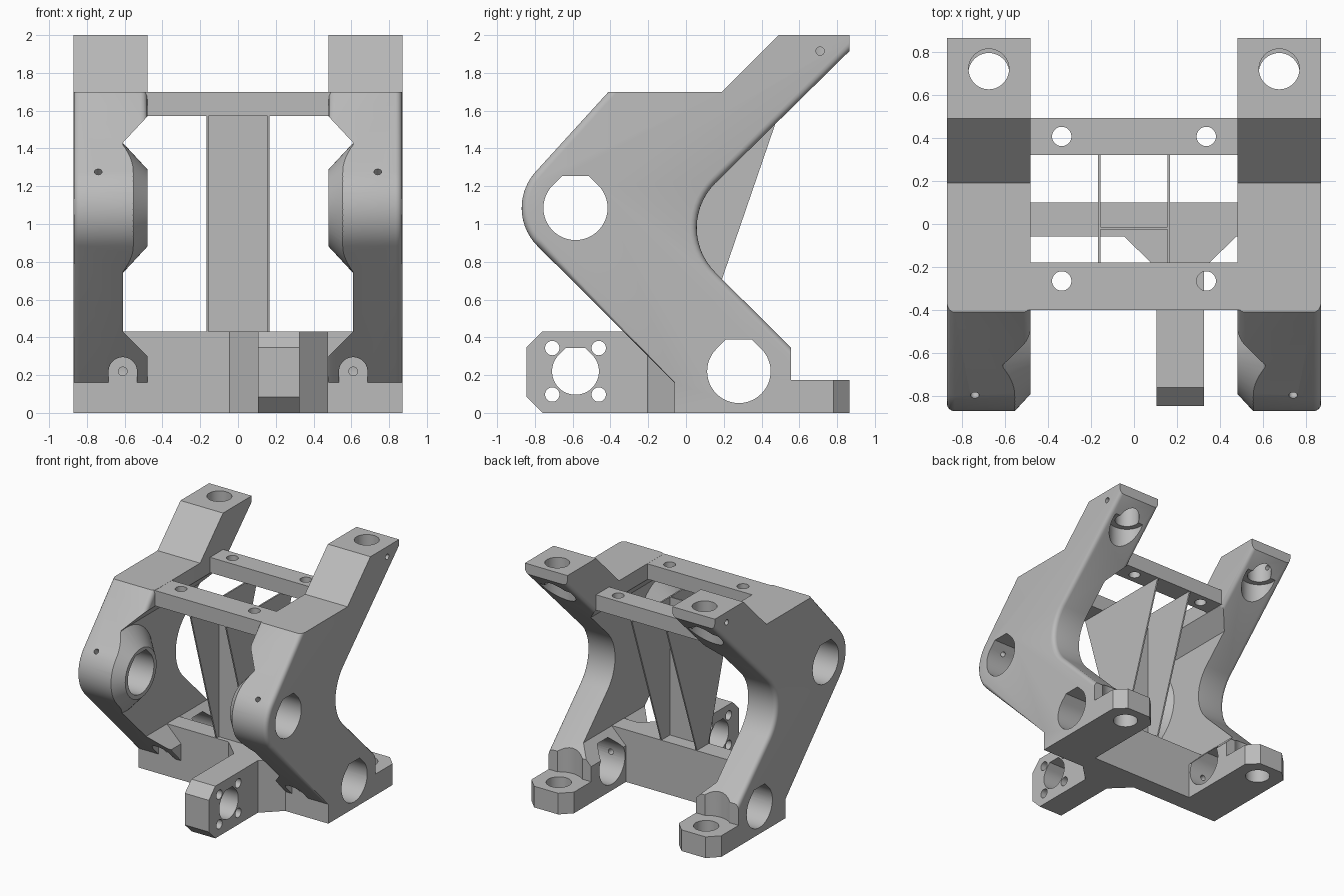
import bpy, bmesh, math
from mathutils import Matrix, Vector

if "Cube" in bpy.data.objects:
    bpy.data.objects.remove(bpy.data.objects["Cube"])

grey = bpy.data.materials.new("plain grey")
grey.use_nodes = True
COLOUR = (0.5, 0.5, 0.5, 1)
grey.diffuse_color = COLOUR
grey.node_tree.nodes["Principled BSDF"].inputs["Base Color"].default_value = COLOUR


def finish(name, bm):
    bmesh.ops.recalc_face_normals(bm, faces=bm.faces)
    mesh = bpy.data.meshes.new(name)
    bm.to_mesh(mesh)
    bm.free()
    mesh.materials.append(grey)
    ob = bpy.data.objects.new(name, mesh)
    bpy.context.collection.objects.link(ob)
    return ob


def to_3d(axis, a, b, t):
    return {"x": (t, a, b), "y": (a, t, b), "z": (a, b, t)}[axis]


def prism(name, pts, axis, lo, hi, rounded=(), radius=0.04):
    """Extrude a 2D outline along an axis; optionally round some rim edges."""
    bm = bmesh.new()
    rims = [[bm.verts.new(to_3d(axis, a, b, t)) for a, b in pts] for t in (lo, hi)]
    n = len(pts)
    for rim in rims:
        bm.faces.new(rim)
    for i in range(n):
        j = (i + 1) % n
        bm.faces.new((rims[0][i], rims[0][j], rims[1][j], rims[1][i]))
    bmesh.ops.recalc_face_normals(bm, faces=bm.faces)
    if rounded:
        edges = [bm.edges.get((rim[i], rim[(i + 1) % n])) for rim in rims for i in rounded]
        bmesh.ops.bevel(bm, geom=edges, offset=radius, segments=4, profile=0.5,
                        affect="EDGES", clamp_overlap=True)
    return finish(name, bm)


def arc(a, b, r, start, end, steps):
    angles = [math.radians(start + (end - start) * i / steps) for i in range(steps + 1)]
    return [(a + r * math.cos(t), b + r * math.sin(t)) for t in angles]


def rod(a, b, r, axis, lo, hi):
    return prism("cutter", arc(a, b, r, 0, 360, 40)[:-1], axis, lo, hi)


def bore(a, b, r, lo, hi):
    """Round bore along x with a flat, chamfered roof."""
    f = r * (math.sqrt(2) - 1)
    pts = arc(a, b, r, 135, 405, 36) + [(a + f, b + r), (a - f, b + r)]
    return prism("cutter", pts, "x", lo, hi)


def box(name, x, y, z):
    pts = [(x[0], y[0]), (x[1], y[0]), (x[1], y[1]), (x[0], y[1])]
    return prism(name, pts, "z", *z)


def apply_modifiers(ob):
    bpy.context.view_layer.update()
    graph = bpy.context.evaluated_depsgraph_get()
    mesh = bpy.data.meshes.new_from_object(ob.evaluated_get(graph))
    ob.modifiers.clear()
    ob.data = mesh


def combine(ob, others, operation="DIFFERENCE"):
    for other in others:
        mod = ob.modifiers.new("boolean", "BOOLEAN")
        mod.operation, mod.solver, mod.object = operation, "EXACT", other
        apply_modifiers(ob)
        bpy.data.objects.remove(other)


# Side frame: bent outline with a round nose, hollow back and upright arm
NOSE = (-0.585, 1.085)
front_arc = arc(*NOSE, 0.285, 138, 225, 14)
back_arc = arc(0.39, 0.98, 0.333, 225, 135, 14)
head = [(0.865, 2.0), (0.49, 2.0), (0.19, 1.7), (-0.41, 1.7)]
heel = [(-0.06, 0.16), (-0.06, 0), (0.555, 0), (0.555, 0.345)]
outline = head + front_arc + heel + back_arc + [(0.865, 1.915)]
first_heel = len(head) + len(front_arc)
rounded = list(range(3, first_heel)) + list(range(first_heel + 3, len(outline) - 1))
frame = prism("side_frame", outline, "x", 0.48, 0.87, rounded, 0.035)

# Inner relief, leaving a conical boss around the nose bore
relief = prism("cutter", [(0.61, 0.43), (0.61, 1.43), (0.47, 1.58), (0.3, 1.58),
                          (0.3, 0.29), (0.47, 0.29)], "y", -1.2, 1.2)
bm = bmesh.new()
bmesh.ops.create_cone(bm, cap_ends=True, segments=64, radius1=0.183, radius2=0.399, depth=0.2,
                      matrix=Matrix.Translation((0.56, *NOSE)) @ Matrix.Rotation(math.pi / 2, 4, "Y"))
combine(relief, [finish("cutter", bm)])
combine(frame, [relief])

# Foot with chamfered corners
c = 0.085
foot = prism("foot", [(0.48, 0.5), (0.87, 0.5), (0.87, 0.865 - c), (0.87 - c, 0.865),
                      (0.48 + c, 0.865), (0.48, 0.865 - c)], "z", 0, 0.175)
combine(frame, [rod(0.675, 0.7, 0.185, "z", 0.175, 0.7)])
combine(frame, [foot], "UNION")

# Bores, screw holes and the slot under the front slope
drill = rod(0, 0, 0.02, "z", 0, 0.5)
direction = Vector((0, -0.74, 0.67))
drill.matrix_world = (Matrix.Translation((0.74, *NOSE))
                      @ direction.to_track_quat("Z", "Y").to_matrix().to_4x4())
slot = arc(0.61, 0.22, 0.075, 0, 180, 20) + [(0.535, 0.1), (0.685, 0.1)]
combine(frame, [
    bore(*NOSE, 0.17, 0.3, 1), bore(0.28, 0.22, 0.168, 0.3, 1), drill,
    prism("cutter", slot, "y", -0.9, -0.06),
    rod(0.61, 0.22, 0.023, "y", -0.3, 0.2),
    rod(0.675, 0.7, 0.095, "z", -0.1, 0.3),
    rod(0.675, 0.72, 0.094, "z", 1.5, 2.1),
    rod(0.675, 0.72, 0.14, "z", 1.4, 1.8),
    rod(0.71, 1.915, 0.022, "x", 0.68, 1),
])

mirror = frame.modifiers.new("mirror", "MIRROR")
mirror.use_axis[0] = True
apply_modifiers(frame)

# Base bar with a flared root for the front arm
base = prism("base_bar", [(-0.61, 0.1), (-0.61, -0.059), (-0.045, -0.059), (0.105, -0.205),
                          (0.325, -0.205), (0.475, -0.059), (0.61, -0.059), (0.61, 0.1)],
             "z", 0, 0.432)
combine(base, [rod(s * 0.61, 0.22, 0.023, "y", -0.3, 0.2) for s in (-1, 1)])

# Front motor arm with a bore and four screw holes
y0, y1, top = -0.845, -0.15, 0.432
arm = prism("front_arm", [(y0, c), (y0 + c, 0), (y1, 0), (y1, top), (y0 + c, top), (y0, top - c)],
            "x", 0.105, 0.325)
combine(arm, [bore(-0.585, 0.22, 0.124, 0, 0.5)])
combine(arm, [rod(-0.585 + i * 0.123, 0.22 + k * 0.123, 0.038, "x", 0, 0.5)
              for i in (-1, 1) for k in (-1, 1)])

# Top cross bars with two screw holes each
bars = []
for name, ys, hole_y in (("top_front_bar", (-0.4, -0.18), -0.265),
                         ("top_back_bar", (0.32, 0.492), 0.407)):
    bar = box(name, (-0.5, 0.5), ys, (1.572, 1.699))
    combine(bar, [rod(s * 0.336, hole_y, 0.045, "z", 1.4, 1.8) for s in (-1, 1)])
    bars.append(bar)

# Thin centre web and the two flared fins
web = box("centre_web", (-0.16, 0.16), (-0.025, -0.013), (0.4, 1.574))
fin_outline = [(-0.055, 0.43), (0.095, 0.43), (0.488, 1.574), (-0.395, 1.574)]
fins = [prism(side + "_fin", fin_outline, "x", s * 0.162 - 0.006, s * 0.162 + 0.006)
        for side, s in (("left", 1), ("right", -1))]

# Smooth the curved faces, keep hard edges
bpy.ops.object.select_all(action="DESELECT")
for ob in [frame, base, arm, web] + bars + fins:
    ob.select_set(True)
    bpy.context.view_layer.objects.active = ob
bpy.ops.object.shade_smooth_by_angle(angle=math.radians(30))
